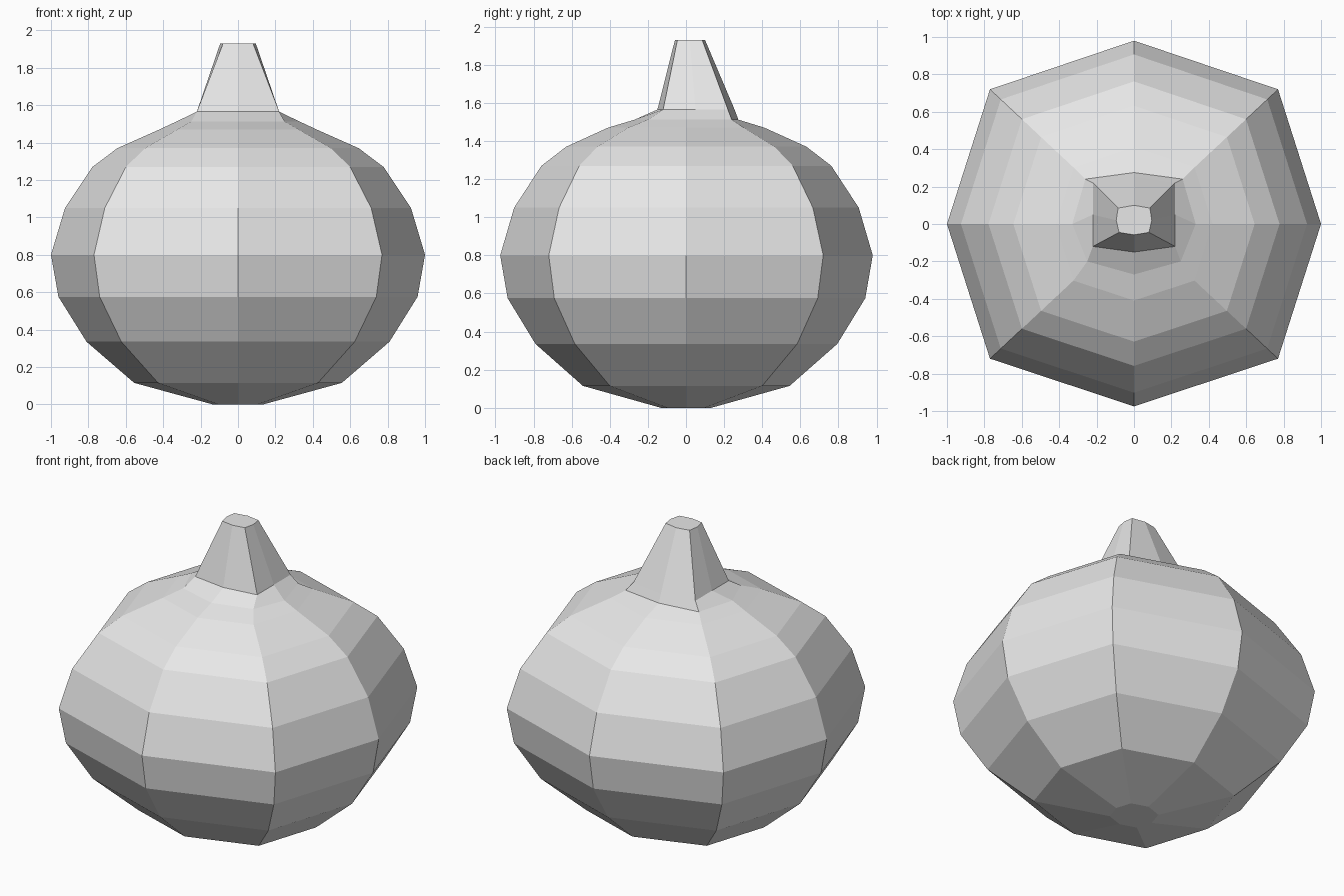
import bpy
import bmesh

cube = bpy.data.objects.get("Cube")
if cube:
    bpy.data.objects.remove(cube, do_unlink=True)

grey = bpy.data.materials.new("plain_grey")
grey.use_nodes = True
colour = (0.8, 0.8, 0.8, 1)
grey.diffuse_color = colour
grey.node_tree.nodes["Principled BSDF"].inputs["Base Color"].default_value = colour


def mirrored_ring(half, z):
    """Eight-sided ring from its left half, listed back to front."""
    other = [(-x, y) for x, y in reversed(half[1:-1])]
    # reversed so that the ring runs counter-clockwise seen from above
    return [(x, y, z) for x, y in reversed(half + other)]


def round_ring(r, z):
    """Slightly squared octagon of the bulb."""
    half = [(0, 0.98 * r), (0.77 * r, 0.72 * r), (r, 0),
            (0.77 * r, -0.72 * r), (0, -0.975 * r)]
    return mirrored_ring(half, z)


def loft(name, rings, cap_bottom=False, cap_top=False):
    bm = bmesh.new()
    loops = [[bm.verts.new(p) for p in ring] for ring in rings]
    for low, high in zip(loops, loops[1:]):
        n = len(low)
        for i in range(n):
            j = (i + 1) % n
            bm.faces.new((low[i], low[j], high[j], high[i]))
    if cap_bottom:
        bm.faces.new(list(reversed(loops[0])))
    if cap_top:
        bm.faces.new(loops[-1])
    mesh = bpy.data.meshes.new(name)
    bm.to_mesh(mesh)
    bm.free()
    mesh.materials.append(grey)
    obj = bpy.data.objects.new(name, mesh)
    bpy.context.collection.objects.link(obj)
    return obj


# Neck and stem outlines, set slightly towards the back
neck = mirrored_ring([(0, 0.275), (0.26, 0.24), (0.33, 0), (0.25, -0.2), (0, -0.27)], 1.512)
stem_base = mirrored_ring([(0, 0.255), (0.22, 0.22), (0.22, 0.05), (0.22, -0.12), (0, -0.15)], 1.565)
stem_tip = mirrored_ring([(0, 0.1), (0.085, 0.085), (0.095, 0.02), (0.08, -0.045), (0, -0.058)], 1.93)

# Bulb: radius and height of each ring
profile = [(0.135, 0), (0.555, 0.115), (0.81, 0.335), (0.96, 0.575), (1, 0.8),
           (0.925, 1.05), (0.778, 1.27), (0.645, 1.37), (0.42, 1.47)]
bulb_rings = [round_ring(r, z) for r, z in profile]
loft("bulb", bulb_rings + [neck, stem_base], cap_bottom=True)

# Stem
loft("stem", [stem_base, stem_tip], cap_top=True)
